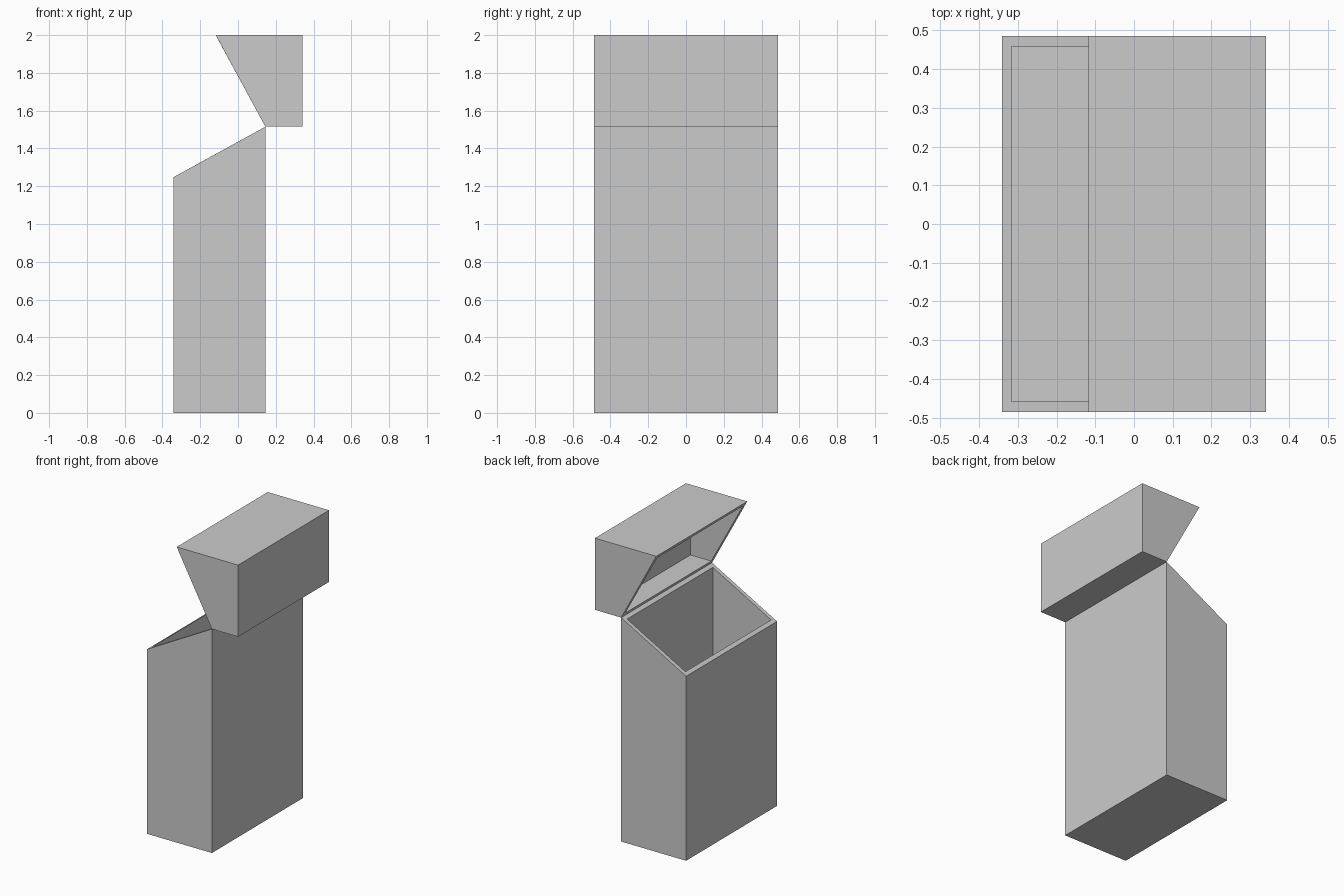
import bpy
import bmesh

cube = bpy.data.objects.get("Cube")
if cube:
    bpy.data.objects.remove(cube, do_unlink=True)

HALF = 0.486    # half width of the carton
WALL = 0.028    # board thickness

card = bpy.data.materials.new("light_grey_card")
card.use_nodes = True
colour = (0.6, 0.6, 0.6, 1)
card.diffuse_color = colour
card.node_tree.nodes["Principled BSDF"].inputs["Base Color"].default_value = colour


def hollow_box(name, outer, inner):
    """Open box from two side profiles; the last edge of each is the mouth."""
    bm = bmesh.new()
    loops = []
    for profile, half in ((outer, HALF), (inner, HALF - WALL)):
        loops.append([[bm.verts.new((x, y, z)) for x, z in profile]
                      for y in (-half, half)])
    for near, far in loops:
        bm.faces.new(near)
        bm.faces.new(far[::-1])
        for i in range(len(near) - 1):
            bm.faces.new((near[i], far[i], far[i + 1], near[i + 1]))
    # Flat rim joining the outer and inner mouths
    rings = [(n[0], n[-1], f[-1], f[0]) for n, f in loops]
    for i in range(4):
        j = (i + 1) % 4
        bm.faces.new((rings[0][i], rings[0][j], rings[1][j], rings[1][i]))
    bmesh.ops.recalc_face_normals(bm, faces=bm.faces)
    mesh = bpy.data.meshes.new(name)
    bm.to_mesh(mesh)
    bm.free()
    mesh.materials.append(card)
    obj = bpy.data.objects.new(name, mesh)
    bpy.context.collection.objects.link(obj)


# Tall body with a sloping mouth
hollow_box("carton_body",
           [(-0.341, 1.248), (-0.341, 0), (0.145, 0), (0.145, 1.515)],
           [(-0.316, 1.262), (-0.316, 0.05), (0.12, 0.05), (0.12, 1.501)])

# Hinged lid folded fully back, with its mouth facing the body opening
hollow_box("flip_lid",
           [(0.145, 1.515), (0.341, 1.515), (0.341, 2), (-0.118, 2)],
           [(0.132, 1.54), (0.287, 1.54), (0.287, 1.975), (-0.105, 1.975)])
